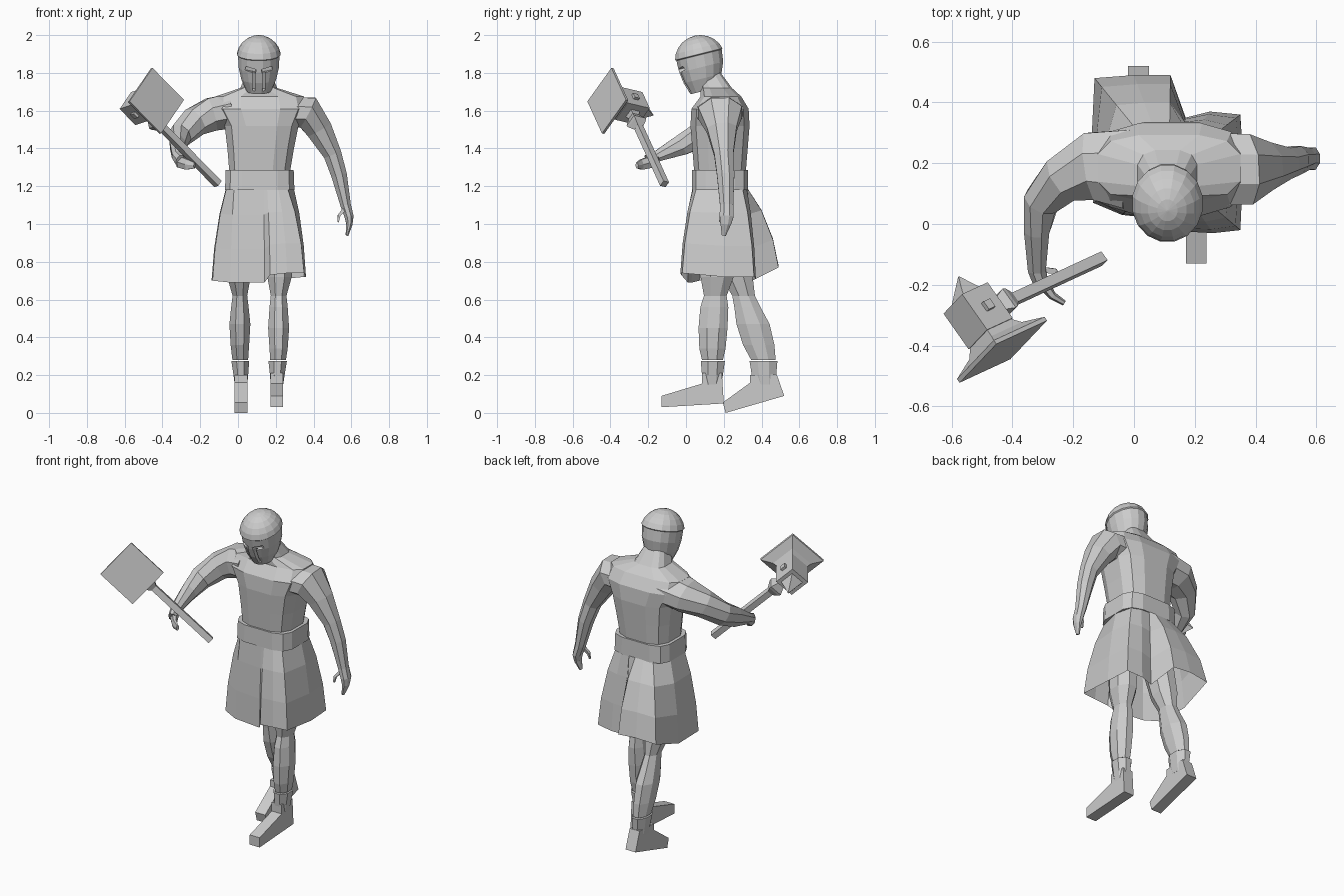
import bpy, bmesh, math
from mathutils import Vector as V, Matrix

cube = bpy.data.objects.get("Cube")
if cube:
    bpy.data.objects.remove(cube)

grey = bpy.data.materials.new("plain_grey")
grey.use_nodes = True
grey.diffuse_color = (0.6, 0.6, 0.6, 1)
grey.node_tree.nodes["Principled BSDF"].inputs["Base Color"].default_value = (0.6, 0.6, 0.6, 1)


def finish(name, bm):
    bmesh.ops.recalc_face_normals(bm, faces=bm.faces)
    me = bpy.data.meshes.new(name)
    bm.to_mesh(me)
    bm.free()
    me.materials.append(grey)
    ob = bpy.data.objects.new(name, me)
    bpy.context.scene.collection.objects.link(ob)
    return ob


def loft(name, loops, mat=None, caps=True):
    """Skin a list of equal-length point loops."""
    bm = bmesh.new()
    rows = [[bm.verts.new(p) for p in loop] for loop in loops]
    n = len(rows[0])
    for a, b in zip(rows, rows[1:]):
        for i in range(n):
            j = (i + 1) % n
            bm.faces.new((a[i], a[j], b[j], b[i]))
    if caps:
        bm.faces.new(rows[0])
        bm.faces.new(rows[-1])
    if mat:
        bm.transform(mat)
    return finish(name, bm)


def oval(c, a, b, n=12, power=1.0):
    """Loop around c spanned by half-axis vectors a and b; low power is boxier."""
    pts = []
    for i in range(n):
        t = math.tau * (i + 0.5) / n
        co, si = math.cos(t), math.sin(t)
        pts.append(V(c) + a * math.copysign(abs(co) ** power, co) + b * math.copysign(abs(si) ** power, si))
    return pts


def stack(name, rings, n=12, power=1.0, mat=None):
    """Level rings: cx, cy, z, rx, ry."""
    return loft(name, [oval((x, y, z), V((rx, 0, 0)), V((0, ry, 0)), n, power)
                       for x, y, z, rx, ry in rings], mat)


def limb(name, rings, ref, n=8):
    """Rings of (centre, half size along ref, half size across) following a path."""
    cs = [V(r[0]) for r in rings]
    loops = []
    for i, (c, ra, rb) in enumerate(rings):
        t = (cs[min(i + 1, len(cs) - 1)] - cs[max(i - 1, 0)]).normalized()
        a = (V(ref) - t * t.dot(V(ref))).normalized()
        loops.append(oval(c, a * ra, t.cross(a) * rb, n))
    return loft(name, loops)


def box(name, centre, size, mat=Matrix()):
    bm = bmesh.new()
    bmesh.ops.create_cube(bm, size=1, matrix=mat @ Matrix.Translation(centre) @ Matrix.Diagonal((*size, 1)))
    return finish(name, bm)


# Trunk with neck, and belt
stack("torso", [(.115, .18, 1.2, .165, .14), (.115, .18, 1.28, .165, .14),
                (.12, .18, 1.4, .18, .15), (.125, .18, 1.52, .2, .16),
                (.12, .18, 1.61, .25, .155), (.115, .185, 1.675, .24, .11),
                (.11, .16, 1.72, .1, .085), (.11, .12, 1.8, .065, .065)], power=.65)
stack("belt", [(.115, .18, 1.18, .187, .152), (.115, .18, 1.285, .183, .15)], power=.5)

# Skirt: two halves swept by the stride, open below
hem = [(.36, .2, .72), (.35, .36, .72), (.25, .37, .71), (.17, .35, .7), (.12, .49, .77),
       (0, .49, .78), (-.13, .48, .77), (-.14, .27, .7), (-.135, .07, .7), (-.04, .03, .69),
       (.14, .01, .69), (.17, -.025, .73), (.26, -.03, .74), (.35, -.02, .74)]
waist = []
for x, y, z in hem:
    dx, dy = (x - .115) / .18, (y - .18) / .145
    k = (dx ** 4 + dy ** 4) ** -.25
    waist.append(V((.115 + .18 * dx * k, .18 + .145 * dy * k, 1.19)))
bottom = [V(p) for p in hem]


def between(f, height):
    return [V((*w.lerp(b, f).xy, w.z + (b.z - w.z) * height)) for w, b in zip(waist, bottom)]


loft("skirt", [waist, between(.45, .28), between(.82, .65), bottom], caps=False)

# Legs with ankle cuffs
stack("left_leg", [(.22, .17, 1.0, .08, .11), (.22, .165, .72, .07, .095), (.215, .155, .62, .045, .065),
                   (.215, .15, .56, .052, .08), (.215, .143, .45, .06, .083), (.215, .14, .34, .052, .075),
                   (.212, .14, .28, .045, .06)], 8)
stack("right_leg", [(.01, .2, 1.0, .08, .11), (.005, .27, .72, .067, .09), (.01, .305, .62, .042, .065),
                    (.01, .325, .56, .05, .075), (.01, .355, .47, .06, .095), (.01, .385, .36, .053, .09),
                    (.012, .41, .28, .045, .07)], 8)
stack("left_cuff", [(.21, .142, .275, .053, .069), (.208, .14, .2, .042, .06), (.206, .138, .15, .036, .052)], 8)
stack("right_cuff", [(.012, .41, .275, .051, .08), (.015, .413, .2, .042, .07), (.016, .42, .15, .036, .06)], 8)


def foot(name, x, profile):
    loft(name, [[V((x + s, y, z)) for y, z in profile] for s in (-.034, .034)])


foot("left_foot", .205, [(-.13, .03), (-.13, .09), (.085, .155), (.085, .21), (.19, .21), (.2, .05)])
foot("right_foot", .015, [(.21, 0), (.195, .055), (.34, .16), (.34, .2), (.48, .205), (.52, .09)])

# Hanging left arm with fingers and thumb
limb("left_arm", [((.26, .18, 1.59), .13, .09), ((.37, .18, 1.59), .125, .095),
                  ((.43, .19, 1.5), .085, .075), ((.5, .2, 1.37), .055, .052),
                  ((.535, .21, 1.26), .05, .045), ((.57, .215, 1.1), .038, .03),
                  ((.588, .215, 1.04), .04, .026), ((.59, .21, 1.0), .03, .018),
                  ((.577, .2, .94), .012, .008)], (0, 1, 0))
limb("left_thumb", [((.565, .2, 1.08), .014, .014), ((.535, .185, 1.045), .012, .01),
                    ((.53, .18, 1.01), .006, .006)], (0, 1, 0), 4)

# Bent right arm with hand around the shaft
limb("right_arm", [((-.02, .18, 1.6), .1, .14), ((-.14, .19, 1.58), .095, .12),
                   ((-.23, .15, 1.54), .08, .085), ((-.305, .075, 1.47), .07, .062),
                   ((-.32, -.02, 1.42), .06, .045), ((-.32, -.15, 1.36), .032, .032),
                   ((-.305, -.2, 1.33), .04, .026)], (0, 0, 1))
limb("right_fingers", [((-.31, -.18, 1.33), .035, .025), ((-.27, -.235, 1.315), .032, .014),
                       ((-.23, -.26, 1.31), .018, .009)], (0, 0, 1), 6)
limb("right_thumb", [((-.31, -.15, 1.35), .014, .014), ((-.26, -.155, 1.34), .012, .012),
                     ((-.245, -.175, 1.33), .007, .007)], (0, 0, 1), 4)

# Helmet, tipped forward
tip = Matrix.Translation((.11, .075, 1.87)) @ Matrix.Rotation(math.radians(14), 4, "X")
shape = [(0, -.02, -.165, .065, .075), (0, -.012, -.1, .094, .105), (0, -.004, -.04, .108, .122),
         (0, 0, .025, .112, .126), (0, 0, .03, .118, .132)]
for angle in (28, 43, 58, 74, 89):
    c = math.cos(math.radians(angle))
    shape.append((0, 0, .13 * math.sin(math.radians(angle)), .122 * c, .136 * c))
helmet = stack("helmet", shape, 16, mat=tip)

# Eye and cheek slots
cutters = []
for s in (-1, 1):
    slant = tip @ Matrix.Translation((s * .043, -.12, -.028)) @ Matrix.Rotation(s * -.2, 4, "Y")
    cutters.append(box("eye_cutter", (0, 0, 0), (.056, .07, .022), slant))
    cheek = tip @ Matrix.Translation((s * .027, -.115, -.09)) @ Matrix.Rotation(.25, 4, "X")
    cutters.append(box("cheek_cutter", (0, 0, 0), (.014, .06, .12), cheek))
for c in cutters:
    c.hide_render = True
    m = helmet.modifiers.new("slot", "BOOLEAN")
    m.operation, m.solver, m.object = "DIFFERENCE", "EXACT", c
bpy.context.view_layer.update()
cut = bpy.data.meshes.new_from_object(helmet.evaluated_get(bpy.context.evaluated_depsgraph_get()))
helmet.modifiers.clear()
helmet.data = cut
for c in cutters:
    bpy.data.objects.remove(c)

# War hammer: local x across, y opposite the striking face, z up the shaft
u = V((.67, .31, -.68)).normalized()
side = V((.53, .53, .66))
side = (side - u * side.dot(u)).normalized()
strike = u.cross(side)
ham = Matrix((side, -strike, -u)).transposed().to_4x4()
ham.translation = (-.43, -.42, 1.653)


def square(y, r, dz=0):
    return [V((a * r, y, b * r + dz)) for a, b in ((-1, -1), (1, -1), (1, 1), (-1, 1))]


loft("hammer_face", [square(0, .125), square(.015, .125), square(.045, .075), square(.075, .058)], ham)
box("hammer_block", (0, .147, 0), (.126, .146, .126), ham)
loft("hammer_spike", [square(.215, .045), square(.25, .026, -.012), square(.295, .002, -.03)], ham)
box("hammer_boss", (0, .147, 0), (.155, .032, .032), ham)
box("hammer_shaft", (0, .147, -.3), (.036, .036, .62), ham)
stack("hammer_collar", [(0, .147, -.06, .04, .04), (0, .147, -.085, .03, .03), (0, .147, -.125, .055, .055),
                        (0, .147, -.14, .05, .05), (0, .147, -.17, .026, .026)], 4, mat=ham)
